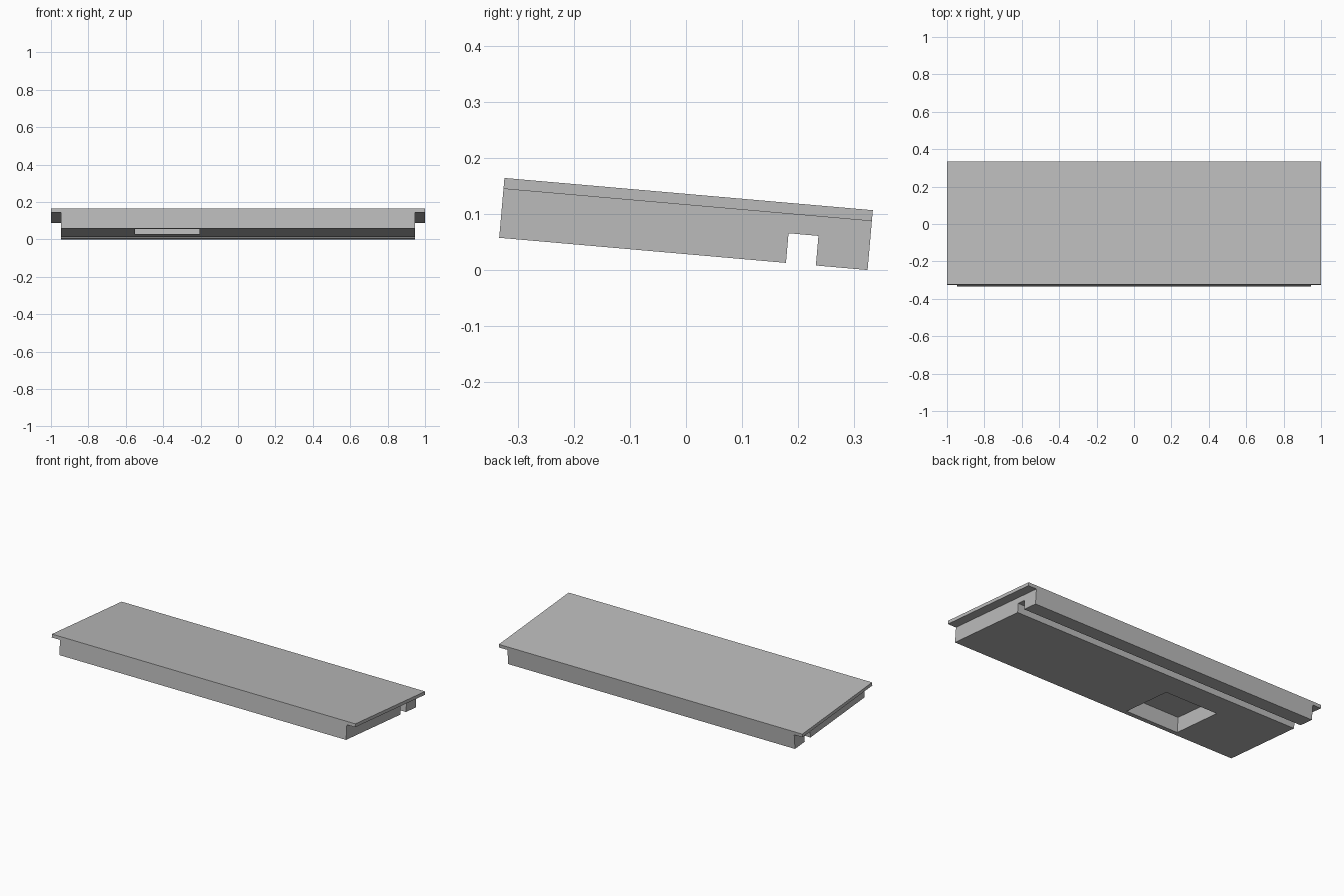
import bpy
import math

old = bpy.data.objects.get("Cube")
if old:
    bpy.data.objects.remove(old, do_unlink=True)

LENGTH, HEIGHT, LIP = 0.659, 0.107, 0.0195
BOTTOM = -HEIGHT / 2
LIP_UNDERSIDE = HEIGHT / 2 - LIP

grey = bpy.data.materials.new("plain grey")
grey.use_nodes = True
grey.diffuse_color = (0.5, 0.5, 0.5, 1)
grey.node_tree.nodes["Principled BSDF"].inputs["Base Color"].default_value = (0.5, 0.5, 0.5, 1)


def box(name, xs, ys, zs):
    """Box spanning the given ranges."""
    spans = (xs, ys, zs)
    bpy.ops.mesh.primitive_cube_add(size=1, location=[sum(s) / 2 for s in spans])
    ob = bpy.context.object
    ob.name = name
    ob.scale = [s[1] - s[0] for s in spans]
    bpy.ops.object.transform_apply(location=True, rotation=False, scale=True)
    ob.data.materials.append(grey)
    return ob


def cut(target, xs, ys, zs):
    """Carve a box out of the target."""
    cutter = box("cutter", xs, ys, zs)
    cutter.hide_render = True
    bpy.context.view_layer.objects.active = target
    mod = target.modifiers.new("cut", "BOOLEAN")
    mod.operation = "DIFFERENCE"
    mod.solver = "EXACT"
    mod.object = cutter
    bpy.ops.object.modifier_apply(modifier=mod.name)
    bpy.data.objects.remove(cutter, do_unlink=True)


# Solid panel
panel = box("sloped_panel", (-1, 1), (-LENGTH / 2, LENGTH / 2), (BOTTOM, HEIGHT / 2))

# Side rebates leave a thin overhanging lip
for side in (-1, 1):
    cut(panel, sorted((side * 0.945, side * 1.1)), (-0.5, 0.5), (-0.2, LIP_UNDERSIDE))

# Groove along the underside near the back
cut(panel, (-1.2, 1.2), (0.1835, 0.237), (-0.2, BOTTOM + 0.053))

# Rectangular pocket in the underside
cut(panel, (-0.55, -0.205), (-0.30, 0.023), (-0.2, LIP_UNDERSIDE))

# Tilt with the front edge raised, resting on the back edge
tilt = math.radians(5)
panel.rotation_euler.x = -tilt
panel.location.z = (LENGTH * math.sin(tilt) + HEIGHT * math.cos(tilt)) / 2
